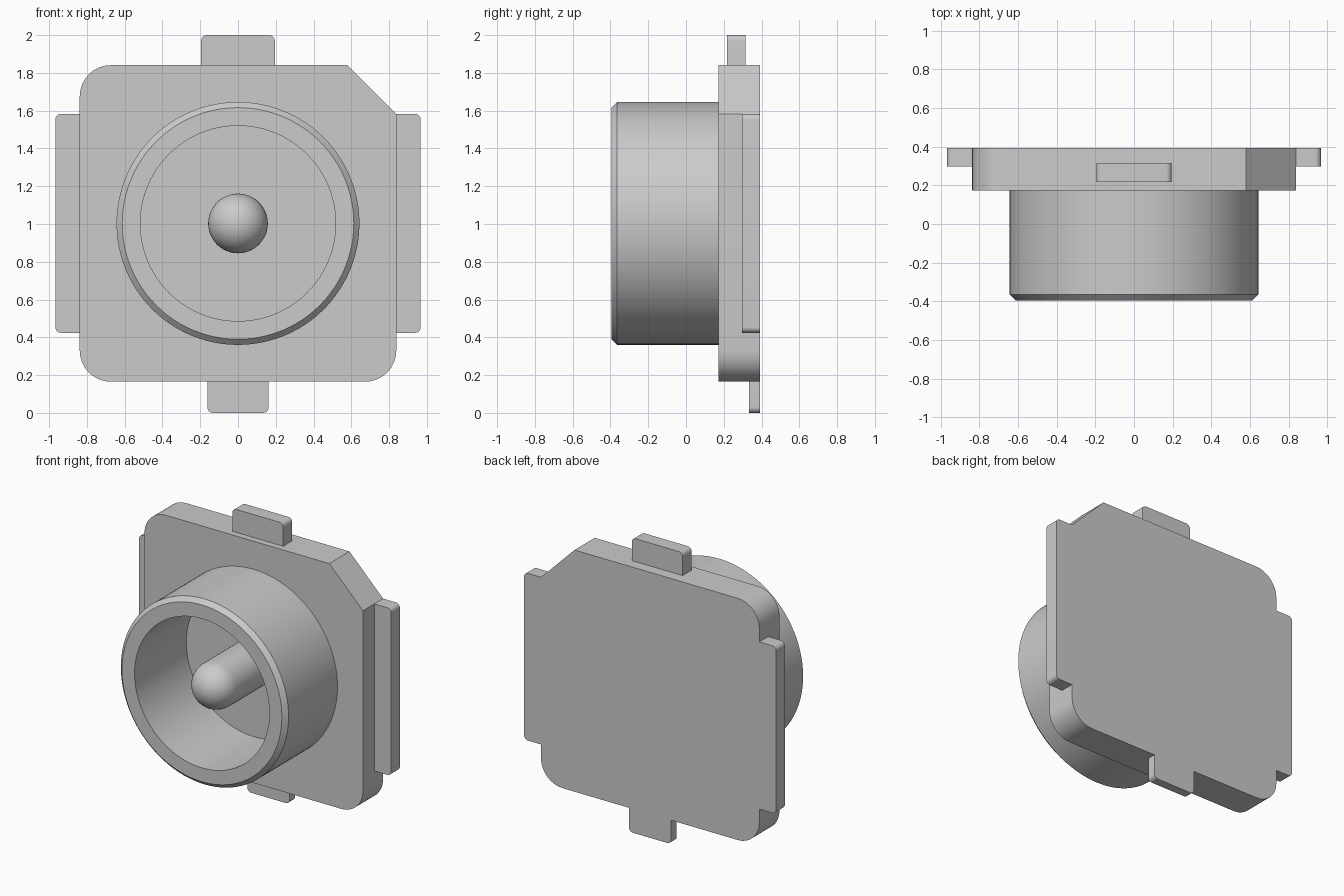
import bpy, bmesh, math
from mathutils import Vector

old = bpy.data.objects.get("Cube")
if old:
    bpy.data.objects.remove(old, do_unlink=True)

# One plain grey for the whole connector
grey = bpy.data.materials.new("light_grey")
grey.use_nodes = True
grey.diffuse_color = (0.6, 0.6, 0.6, 1)
grey.node_tree.nodes["Principled BSDF"].inputs["Base Color"].default_value = grey.diffuse_color

CENTRE_Z = 1.003
PLATE_FRONT, BACK = 0.172, 0.393
HALF = 0.838


def finish(bm, name):
    bmesh.ops.remove_doubles(bm, verts=bm.verts, dist=1e-5)
    bmesh.ops.recalc_face_normals(bm, faces=bm.faces)
    mesh = bpy.data.meshes.new(name)
    bm.to_mesh(mesh)
    bm.free()
    mesh.materials.append(grey)
    obj = bpy.data.objects.new(name, mesh)
    bpy.context.collection.objects.link(obj)
    bpy.ops.object.select_all(action='DESELECT')
    obj.select_set(True)
    bpy.context.view_layer.objects.active = obj
    bpy.ops.object.shade_smooth_by_angle(angle=math.radians(30))
    return obj


def prism(name, corners, front, back, steps=8):
    """Extrude an x/z outline along y; each corner is (x, z, fillet radius)."""
    outline = []
    for i, (x, z, radius) in enumerate(corners):
        p = Vector((x, z))
        if radius == 0:
            outline.append(p)
            continue
        u = (Vector(corners[i - 1][:2]) - p).normalized()
        v = (Vector(corners[(i + 1) % len(corners)][:2]) - p).normalized()
        for k in range(steps + 1):
            a = math.pi / 2 * k / steps
            outline.append(p + radius * (u * (1 - math.sin(a)) + v * (1 - math.cos(a))))
    bm = bmesh.new()
    face = bm.faces.new([bm.verts.new((p.x, front, p.y)) for p in outline])
    result = bmesh.ops.extrude_face_region(bm, geom=[face], use_keep_orig=True)
    moved = [g for g in result["geom"] if isinstance(g, bmesh.types.BMVert)]
    bmesh.ops.translate(bm, verts=moved, vec=(0, back - front, 0))
    return finish(bm, name)


def lathe(name, profile, steps):
    """Spin (radius, y) points around the connector axis."""
    bm = bmesh.new()
    verts = [bm.verts.new((r, y, CENTRE_Z)) for r, y in profile]
    edges = [bm.edges.new(pair) for pair in zip(verts, verts[1:])]
    bmesh.ops.spin(bm, geom=verts + edges, cent=(0, 0, CENTRE_Z), axis=(0, 1, 0),
                   angle=math.tau, steps=steps, use_merge=True)
    return finish(bm, name)


# Base plate: three rounded corners and one cut corner
low, high = 0.165, 1.841
prism("base_plate", [(-HALF, low, 0.165), (HALF, low, 0.165), (HALF, 1.583, 0),
                     (0.58, high, 0), (-HALF, high, 0.165)], PLATE_FRONT, BACK)

# Solder tabs on the four edges, rounded at their outer corners
R = 0.03
prism("top_tab", [(-0.195, high, 0), (0.195, high, 0),
                  (0.195, 2.0, R), (-0.195, 2.0, R)], 0.217, 0.315)
prism("bottom_tab", [(-0.162, 0, R), (0.162, 0, R),
                     (0.162, low, 0), (-0.162, low, 0)], 0.333, BACK)
for side, name in ((1, "left_tab"), (-1, "right_tab")):
    prism(name, [(side * HALF, 0.424, 0), (side * 0.967, 0.424, R),
                 (side * 0.967, 1.583, R), (side * HALF, 1.583, 0)], 0.297, BACK)

# Hollow collar with a chamfered outer rim
front = -0.395
lathe("collar", [(0.643, PLATE_FRONT), (0.643, front + 0.03), (0.613, front),
                 (0.517, front), (0.517, PLATE_FRONT)], 96)

# Centre pin with a domed tip
pin, dome_y = 0.158, -0.236
dome = [(pin * math.cos(a), dome_y - pin * math.sin(a))
        for a in (math.pi / 2 * k / 12 for k in range(12))]
lathe("centre_pin", [(pin, PLATE_FRONT)] + dome + [(0, dome_y - pin)], 48)
